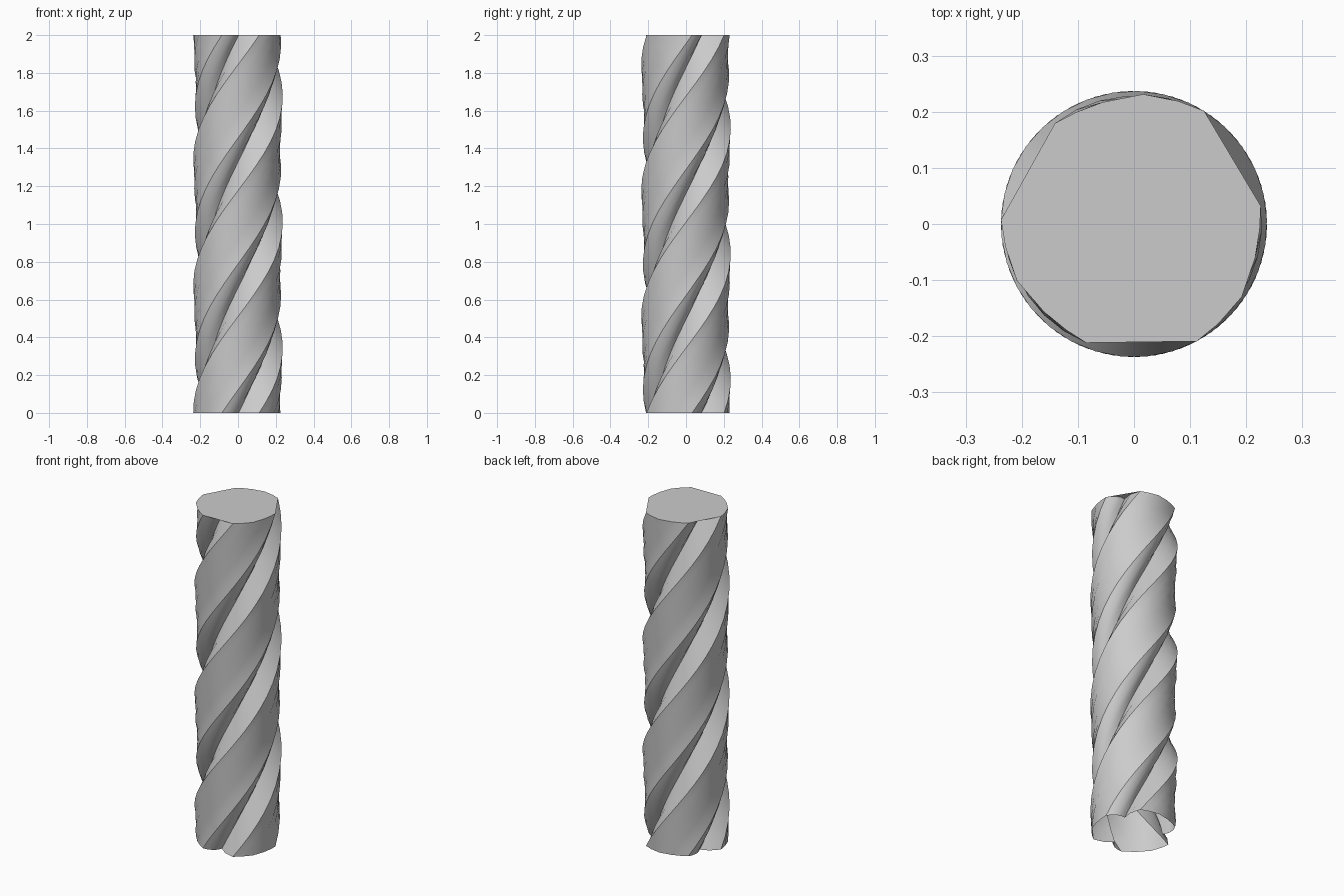
import bpy, bmesh, math

if "Cube" in bpy.data.objects:
    bpy.data.objects.remove(bpy.data.objects["Cube"])

HEIGHT, LEVELS, STRANDS = 2.0, 32, 3

# One strand's cross-section: crease, rounded outer lobe, then hook back inward
LOBE = [(0.003, -0.157), (0.050, -0.193), (0.112, -0.209), (0.150, -0.178),
        (0.192, -0.130), (0.216, -0.060), (0.224, -0.010), (0.226, 0.032),
        (0.212, 0.053), (0.188, 0.074), (0.163, 0.083)]
OUTER = range(2, 8)  # lobe points that carry the flat cap


def turn(p, a):
    c, s = math.cos(a), math.sin(a)
    return p[0] * c - p[1] * s, p[0] * s + p[1] * c


def finish(name, bm, mat):
    me = bpy.data.meshes.new(name)
    bm.to_mesh(me)
    bm.free()
    me.materials.append(mat)
    ob = bpy.data.objects.new(name, me)
    bpy.context.collection.objects.link(ob)
    return ob


grey = bpy.data.materials.new("grey")
grey.diffuse_color = (0.6, 0.6, 0.6, 1)
grey.use_nodes = True
grey.node_tree.nodes["Principled BSDF"].inputs["Base Color"].default_value = grey.diffuse_color

step = math.tau / STRANDS
profile = [turn(p, k * step) for k in range(STRANDS) for p in LOBE]
n = len(profile)

# Twisted column wall: one full turn over the height, open at the bottom
bm = bmesh.new()
rings = []
for i in range(LEVELS + 1):
    t = i / LEVELS
    rings.append([bm.verts.new((*turn(p, math.tau * t), HEIGHT * t)) for p in profile])
for lo, hi in zip(rings, rings[1:]):
    for j in range(n):
        k = (j + 1) % n
        bm.faces.new((lo[j], lo[k], hi[k], hi[j]))
column = finish("twisted_column", bm, grey)
bpy.context.view_layer.objects.active = column
column.select_set(True)
bpy.ops.object.shade_smooth_by_angle(angle=math.radians(40))

# Flat cap that bridges the grooves at the top
bm = bmesh.new()
bm.faces.new([bm.verts.new((*turn(LOBE[i], k * step), HEIGHT))
              for k in range(STRANDS) for i in OUTER])
finish("top_cap", bm, grey)
